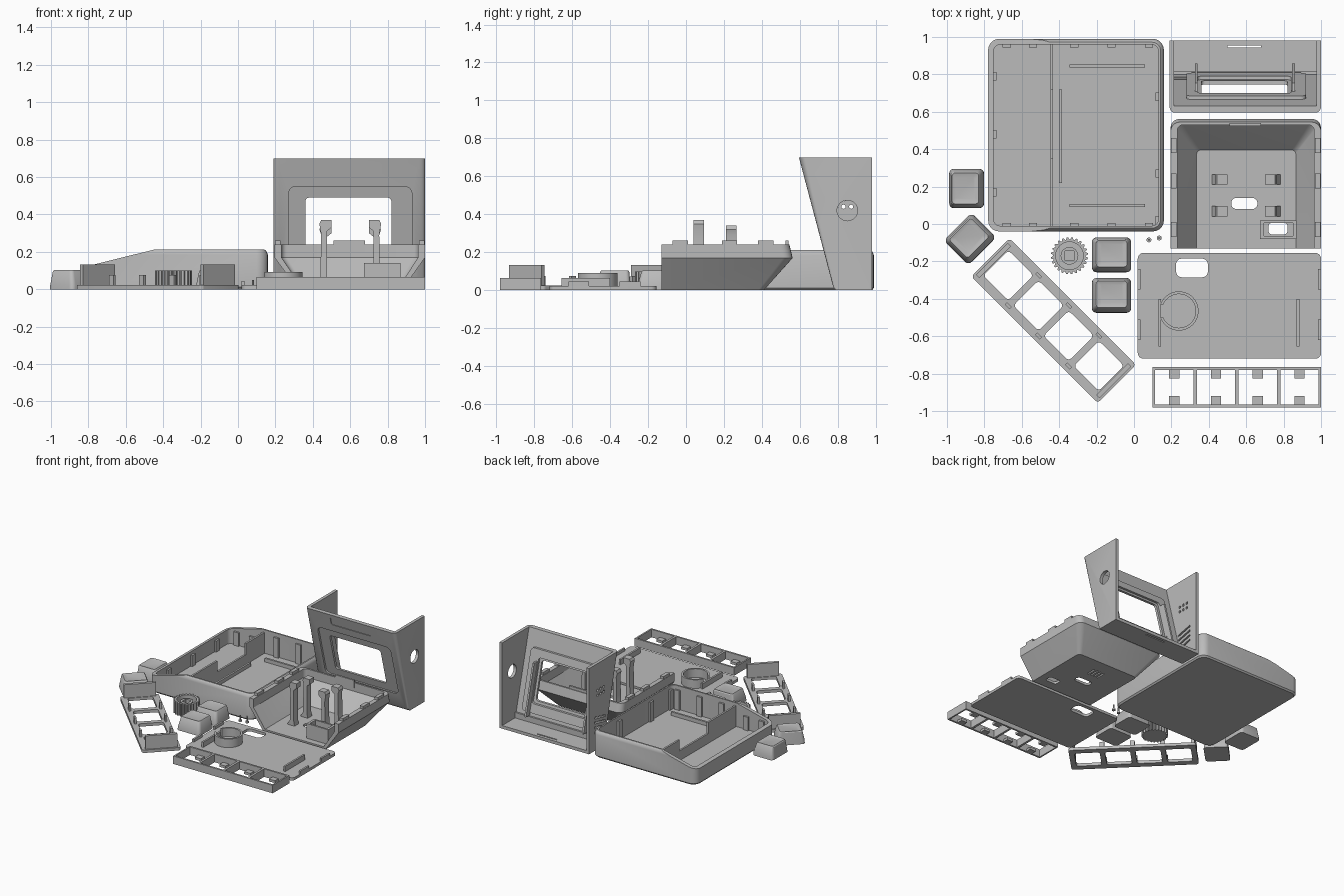
import bpy, bmesh
from math import sin, cos, pi, radians
from mathutils import Matrix, Vector

if "Cube" in bpy.data.objects:
    bpy.data.objects.remove(bpy.data.objects["Cube"])

grey = bpy.data.materials.new("matte grey plastic")
grey.use_nodes = True
grey.diffuse_color = (0.5, 0.5, 0.5, 1)
grey.node_tree.nodes["Principled BSDF"].inputs["Base Color"].default_value = (0.5, 0.5, 0.5, 1)
parts = []


def loft(name, loops):
    """Skin a stack of matching closed loops and cap both ends."""
    bm = bmesh.new()
    rings = [[bm.verts.new(p) for p in loop] for loop in loops]
    n = len(rings[0])
    for low, high in zip(rings, rings[1:]):
        for i in range(n):
            j = (i + 1) % n
            bm.faces.new((low[i], low[j], high[j], high[i]))
    bm.faces.new(rings[0])
    bm.faces.new(rings[-1])
    bmesh.ops.recalc_face_normals(bm, faces=bm.faces)
    mesh = bpy.data.meshes.new(name)
    bm.to_mesh(mesh)
    bm.free()
    mesh.materials.append(grey)
    ob = bpy.data.objects.new(name, mesh)
    bpy.context.collection.objects.link(ob)
    parts.append(ob)
    return ob


def prism(name, pts, lo, hi, axis="z"):
    place = {"x": lambda a, b, h: (h, a, b), "y": lambda a, b, h: (a, h, b),
             "z": lambda a, b, h: (a, b, h)}[axis]
    return loft(name, [[place(a, b, h) for a, b in pts] for h in (lo, hi)])


def rect(a0, a1, b0, b1, r=0.0, steps=5):
    if r == 0:
        return [(a0, b0), (a1, b0), (a1, b1), (a0, b1)]
    corners = [(a1 - r, b1 - r), (a0 + r, b1 - r), (a0 + r, b0 + r), (a1 - r, b0 + r)]
    return [(a + r * cos(pi / 2 * (k + i / steps)), b + r * sin(pi / 2 * (k + i / steps)))
            for k, (a, b) in enumerate(corners) for i in range(steps + 1)]


def circle(a, b, r, n=32):
    return [(a + r * cos(2 * pi * i / n), b + r * sin(2 * pi * i / n)) for i in range(n)]


def box(name, x0, x1, y0, y1, z0, z1):
    return prism(name, rect(x0, x1, y0, y1), z0, z1)


def cut(ob, *cutters):
    for c in cutters:
        mod = ob.modifiers.new("cut", "BOOLEAN")
        mod.object, mod.operation, mod.solver = c, "DIFFERENCE", "EXACT"
    dg = bpy.context.evaluated_depsgraph_get()
    mesh = bpy.data.meshes.new_from_object(ob.evaluated_get(dg))
    ob.modifiers.clear()
    ob.data = mesh
    for c in cutters:
        parts.remove(c)
        bpy.data.objects.remove(c)
    return ob


def stack(name, sections):
    return loft(name, [[(x, y, z) for x, y in rect(*s)] for z, *s in sections])


# Keyboard base tray with a sloping front end
tray = stack("base_tray", [(0, -0.77, 0.15, -0.03, 0.98, 0.06), (0.012, -0.78, 0.16, -0.04, 0.99, 0.06),
                           (0.185, -0.78, 0.16, -0.04, 0.99, 0.06), (0.204, -0.772, 0.152, -0.032, 0.982, 0.055),
                           (0.212, -0.762, 0.142, -0.022, 0.972, 0.045)])
slope = [(-0.9, 0.1), (-0.45, 0.212), (-0.45, 0.4), (-0.9, 0.4)]
cut(tray, prism("hollow", rect(-0.75, 0.13, -0.01, 0.96, 0.035), 0.02, 0.5),
    prism("slope", slope, -0.2, 1.2, "y"))
divider = box("tray_divider", -0.447, -0.432, -0.02, 0.97, 0.01, 0.19)
cut(divider, box("notch", -0.5, -0.4, 0.35, 0.72, 0.1, 0.3))
box("tray_rail", -0.4, -0.385, 0.22, 0.72, 0.01, 0.05)
for y in (0.1, 0.845):
    box("tray_rib", -0.345, 0.06, y - 0.008, y + 0.008, 0.01, 0.05)
for x in (-0.68, -0.54, -0.32, -0.12, 0.08):
    top = 0.13 if x < -0.5 else 0.18
    for y in (-0.005, 0.955):
        box("tray_wall_rib", x - 0.022, x + 0.022, y - 0.01, y + 0.01, 0.01, top)
for x, ys, top in ((-0.745, (0.17, 0.48, 0.79), 0.11), (0.125, (0.02, 0.27, 0.68), 0.18)):
    for y in ys:
        box("tray_wall_rib", x - 0.01, x + 0.01, y - 0.022, y + 0.022, 0.01, top)


# Screen bezel, open at the top and back, with a leaning face
def lean(ob):
    for v in ob.data.vertices:
        v.co.y += 0.775 - 0.2647 * (v.co.z - 0.02)
    return ob


def face_block(name, outline, near, far):
    return lean(prism(name, outline, near, far, "y"))


bezel = prism("screen_bezel", [(0.98, 0), (0.79, 0), (0.775, 0.02), (0.595, 0.7), (0.98, 0.7)], 0.19, 1.0, "x")
bm = bmesh.new()
bm.from_mesh(bezel.data)
corners = [e for e in bm.edges if abs(e.verts[0].co.x - e.verts[1].co.x) < 0.01
           and all(v.co.y < 0.78 for v in e.verts)]
bmesh.ops.bevel(bm, geom=corners, offset=0.03, segments=4, profile=0.5, affect="EDGES")
bm.to_mesh(bezel.data)
bm.free()
cut(bezel, prism("hollow", [(1.2, 0.025), (0.81, 0.025), (0.605, 0.8), (1.2, 0.8)], 0.215, 0.975, "x"),
    face_block("recess", rect(0.27, 0.93, 0.13, 0.55, 0.04), -0.1, 0.016),
    face_block("window", rect(0.36, 0.82, 0.19, 0.49, 0.02), -0.2, 0.2),
    face_block("label_recess", rect(0.41, 0.77, 0.61, 0.68, 0.015), -0.1, 0.006),
    prism("side_hole", circle(0.85, 0.42, 0.054), 0.9, 1.1, "x"),
    *[prism("vent", [(0.77, z), (0.91, z + 0.03), (0.91, z + 0.045), (0.77, z + 0.015)], 0.1, 0.3, "x")
      for z in (0.11, 0.15, 0.19, 0.23)],
    *[prism("dot", circle(y, z, 0.011, 12), 0.1, 0.3, "x") for y in (0.79, 0.83, 0.87) for z in (0.44, 0.48)],
    box("floor_slot", 0.5, 0.68, 0.945, 0.955, -0.1, 0.1))
frame = face_block("screen_frame", rect(0.28, 0.92, 0.1, 0.57, 0.03), 0.03, 0.055)
cut(frame, face_block("opening", rect(0.34, 0.84, 0.17, 0.51, 0.02), -0.1, 0.2))
for x in (0.325, 0.845):
    face_block("screen_bracket", rect(x, x + 0.015, 0.08, 0.48), 0.05, 0.1)
box("bezel_cross_rail", 0.215, 0.975, 0.8, 0.815, 0.02, 0.07)

# Rear screen housing, lying on its back and open at the front
shell = stack("rear_housing", [(0, 0.32, 0.88, -0.5, 0.41, 0.03), (0.17, 0.195, 1.0, -0.5, 0.562, 0.05),
                               (0.24, 0.195, 1.0, -0.5, 0.545, 0.05)])
hollow = stack("hollow", [(0.02, 0.335, 0.865, -0.6, 0.395, 0.02), (0.17, 0.232, 0.963, -0.6, 0.53, 0.03),
                          (0.3, 0.232, 0.963, -0.6, 0.53, 0.03)])
cut(shell, hollow, box("open_end", 0, 1.2, -0.8, -0.13, -0.1, 0.5),
    prism("cable_slot", rect(0.52, 0.66, 0.08, 0.14, 0.028), -0.1, 0.1),
    prism("port_slot", rect(0.72, 0.82, -0.055, 0.005, 0.015), -0.1, 0.1),
    *[box("grille", x, x + 0.012, 0.22, 0.3, -0.1, 0.012) for x in (0.54, 0.57, 0.6, 0.63)])
port = box("port_box", 0.675, 0.87, -0.08, 0.02, 0.01, 0.14)
cut(port, box("port_hollow", 0.695, 0.85, -0.065, 0.005, -0.1, 0.3))
for x in (0.197, 0.968):
    for y in (-0.07, 0.19, 0.38):
        box("housing_clip", x, x + 0.03, y, y + 0.08, 0.2, 0.262)
box("housing_clip", 0.51, 0.68, 0.525, 0.54, 0.2, 0.262)
for side in (-1, 1):
    for y, top in ((0.04, 0.37), (0.21, 0.34)):
        hook = [(0.6 + side * a, z) for a, z in
                ((0.19, 0.01), (0.16, 0.06), (0.155, 0.29), (0.165, top - 0.02), (0.155, top), (0.1, top),
                 (0.1, top - 0.04), (0.125, top - 0.06), (0.125, 0.06), (0.115, 0.01))]
        prism("board_post", hook, y, y + 0.055, "y")

# Bottom plate with a ring holder and two ribs
plate = prism("bottom_plate", rect(0.02, 1.0, -0.72, -0.155, 0.03), 0, 0.022)
cut(plate, prism("hole", rect(0.225, 0.395, -0.285, -0.185, 0.03), -0.1, 0.1))
ring = prism("plate_ring", circle(0.24, -0.465, 0.105, 48), 0.01, 0.092)
cut(ring, prism("bore", circle(0.24, -0.465, 0.09, 48), -0.1, 0.2),
    box("gap", 0.12, 0.18, -0.5, -0.43, 0.03, 0.2))
for x in (0.13, 0.87):
    box("plate_rib", x, x + 0.015, -0.655, -0.4, 0.01, 0.065)
for x in (0.02, 0.985):
    for y in (-0.62, -0.35):
        box("plate_clip", x, x + 0.015, y, y + 0.11, 0.01, 0.045)

# Switch holder with four cells and catch tabs
holder = box("switch_holder", 0.1, 1.0, -0.98, -0.765, 0, 0.065)
pitch = 0.2235
cells = [0.112 + pitch * i for i in range(4)]
cut(holder, *[box("cell", x, x + 0.205, -0.965, -0.78, -0.1, 0.2) for x in cells])
for x in cells:
    for y in (-0.97, -0.825):
        box("switch_tab", x + 0.075, x + 0.13, y, y + 0.05, 0, 0.02)


# Diagonal key frame, made flat and then turned
def turn(obs, x, y, angle):
    for ob in obs:
        ob.data.transform(Matrix.Translation((x, y, 0)) @ Matrix.Rotation(radians(angle), 4, "Z"))


first = len(parts)
frame = prism("key_frame", rect(-0.478, 0.478, -0.145, 0.145, 0.02), 0, 0.024)
cut(frame, *[prism("key_hole", rect(x - 0.095, x + 0.095, -0.095, 0.095, 0.02), -0.1, 0.1)
             for x in (-0.342, -0.114, 0.114, 0.342)])
for x in (-0.455, 0.455):
    box("key_frame_end_wall", x - 0.012, x + 0.012, -0.12, 0.12, 0.01, 0.133)
for x in (-0.228, 0, 0.228):
    for y in (-0.115, 0.115):
        box("key_frame_peg", x - 0.018, x + 0.018, y - 0.008, y + 0.008, 0.01, 0.075)
turn(parts[first:], -0.43, -0.517, -45)

# Key caps with tapered sides and a shallow dished top
for x, y, angle in ((-0.895, 0.19, 90), (-0.877, -0.08, 45), (-0.12, -0.165, 0), (-0.12, -0.382, 0)):
    key = stack("key_cap", [(0, -0.105, 0.105, -0.093, 0.093, 0.025), (0.025, -0.103, 0.103, -0.091, 0.091, 0.025),
                            (0.097, -0.088, 0.088, -0.07, 0.083, 0.02), (0.104, -0.082, 0.082, -0.064, 0.077, 0.015),
                            (0.098, -0.06, 0.06, -0.045, 0.06, 0.01)])
    turn([key], x, y, angle)

# Ridged knob with a shaft socket
ridges = []
for i in range(24):
    for step, r in ((0, 0.087), (0.3, 0.099), (0.6, 0.099), (0.8, 0.087)):
        t = 2 * pi * (i + step) / 24
        ridges.append((-0.345 + r * cos(t), -0.17 + r * sin(t)))
knob = prism("knob", ridges, 0, 0.1)
cut(knob, prism("hollow", circle(-0.345, -0.17, 0.074), 0.025, 0.2))
socket = prism("knob_socket", circle(-0.345, -0.17, 0.047), 0.02, 0.085)
cut(socket, box("shaft_flat_hole", -0.37, -0.32, -0.195, -0.145, 0.03, 0.2))

# Two small screws standing on their heads
for x, y in ((0.08, -0.085), (0.135, -0.075)):
    prism("screw_head", circle(x, y, 0.013, 16), 0, 0.012)
    prism("screw_shank", circle(x, y, 0.006, 12), 0.01, 0.05)

# Smooth the curved surfaces while keeping edges sharp
bpy.ops.object.select_all(action="DESELECT")
for ob in parts:
    ob.select_set(True)
bpy.context.view_layer.objects.active = parts[0]
bpy.ops.object.shade_smooth_by_angle(angle=radians(30))
